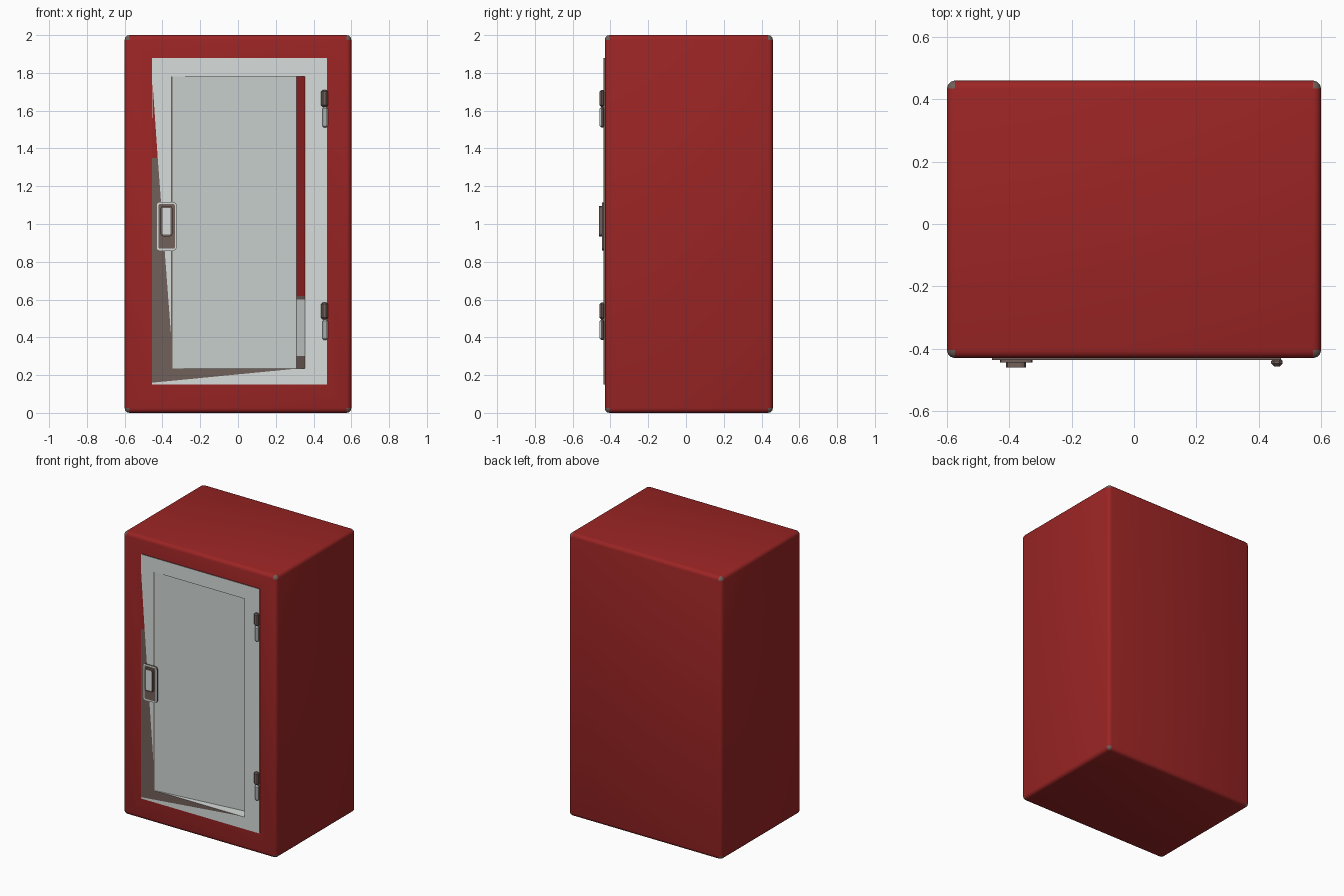
import bpy, bmesh
from mathutils import Vector

if "Cube" in bpy.data.objects:
    bpy.data.objects.remove(bpy.data.objects["Cube"], do_unlink=True)


def material(name, rgb):
    m = bpy.data.materials.new(name)
    m.use_nodes = True
    colour = (*rgb, 1.0)
    m.diffuse_color = colour
    m.node_tree.nodes["Principled BSDF"].inputs["Base Color"].default_value = colour
    return m


RED = material("red paint", (0.33, 0.018, 0.018))
WHITE = material("pale grey door", (0.68, 0.72, 0.70))
GLASS = material("grey pane", (0.60, 0.65, 0.63))
BROWN = material("brown grime", (0.165, 0.115, 0.10))

FRONT = -0.43
DOOR = FRONT - 0.006
# Left, right, bottom and top of the door and of its pane
OUTER = (-0.455, 0.472, 0.15, 1.88)
INNER = (-0.35, 0.355, 0.235, 1.78)


def finish(name, bm, mats, smooth=False):
    mesh = bpy.data.meshes.new(name)
    bm.to_mesh(mesh)
    bm.free()
    for m in mats:
        mesh.materials.append(m)
    ob = bpy.data.objects.new(name, mesh)
    bpy.context.collection.objects.link(ob)
    if smooth:
        bpy.ops.object.select_all(action="DESELECT")
        ob.select_set(True)
        bpy.context.view_layer.objects.active = ob
        bpy.ops.object.shade_smooth_by_angle(angle=0.7)
    return ob


def rounded_box(low, high, radius, segments=2, edges=None):
    low, high = Vector(low), Vector(high)
    bm = bmesh.new()
    bmesh.ops.create_cube(bm, size=1)
    for v in bm.verts:
        v.co = (low + high) / 2 + v.co * (high - low)
    chosen = [e for e in bm.edges if edges is None or edges(e)]
    bmesh.ops.bevel(bm, geom=chosen, offset=radius, segments=segments,
                    profile=0.5, affect="EDGES")
    bm.normal_update()
    return bm


def rectangle(box, y):
    l, r, b, t = box
    return [(l, y, b), (r, y, b), (r, y, t), (l, y, t)]


def add_face(bm, points, mat=0):
    f = bm.faces.new([bm.verts.new(p) for p in points])
    f.material_index = mat
    return f


# Cabinet: rounded box, grimy corners, opening in the front for the pane
bm = rounded_box((-0.6, FRONT, 0), (0.6, 0.46, 2), 0.025, 3)
for f in bm.faces:
    c = f.calc_center_median()
    corner = abs(c.x) > 0.575 and abs(c.y - 0.015) > 0.42 and abs(c.z - 1) > 0.975
    f.material_index = 1 if corner else 0
front = min(bm.faces, key=lambda f: f.normal.y + (0 if f.calc_area() > 1 else 9))
bmesh.ops.inset_region(bm, faces=[front], thickness=0.1)
for v in front.verts:
    v.co.x = INNER[0] if v.co.x < 0 else INNER[1]
    v.co.z = INNER[2] if v.co.z < 1 else INNER[3]
bmesh.ops.delete(bm, geom=[front], context="FACES")
finish("cabinet", bm, [RED, BROWN], True)

# Door frame: mitred ring with thin outer sides
bm = bmesh.new()
outer, inner = rectangle(OUTER, DOOR), rectangle(INNER, DOOR)
back = rectangle(OUTER, FRONT)
for i in range(4):
    j = (i + 1) % 4
    add_face(bm, [outer[i], outer[j], inner[j], inner[i]])
    add_face(bm, [back[i], back[j], outer[j], outer[i]], 1)
finish("door_frame", bm, [WHITE, BROWN])

# Worn paint on the latch side and foot of the door
def patch(name, outline, mat):
    bm = bmesh.new()
    add_face(bm, [(x, DOOR - 0.001, z) for x, z in outline])
    finish(name, bm, [mat])


patch("worn_red_wedge", [(-0.455, 1.35), (-0.425, 1.35), (-0.453, 1.76)], RED)
patch("grime_side", [(-0.455, 0.16), (-0.35, 0.17), (-0.35, 0.35),
                     (-0.425, 1.35), (-0.455, 1.35)], BROWN)
patch("grime_foot", [(-0.35, 0.17), (0.32, 0.235), (-0.35, 0.235)], BROWN)

# Pane: sinks toward the hinge side and ends in a slanted reveal
l, r, b, t = INNER
sunk_x, sunk_y = 0.31, -0.36
bm = bmesh.new()
add_face(bm, [(l, DOOR, b), (sunk_x, sunk_y, b), (sunk_x, sunk_y, t), (l, DOOR, t)])
add_face(bm, [(l, DOOR, b), (r, DOOR, b), (sunk_x, sunk_y, b)], 1)
add_face(bm, [(l, DOOR, t), (sunk_x, sunk_y, t), (r, DOOR, t)], 1)
levels = [b, 0.3, 0.6, 0.62, t]
for low, high, mat in zip(levels, levels[1:], (2, 1, 2, 3)):
    add_face(bm, [(sunk_x, sunk_y, low), (r, DOOR, low),
                  (r, DOOR, high), (sunk_x, sunk_y, high)], mat)
finish("window_pane", bm, [GLASS, WHITE, BROWN, RED])

# Dark seam around the pane
bm = bmesh.new()
for x in (l,):
    add_face(bm, rectangle((x - 0.004, x + 0.002, b, t), DOOR - 0.002))
finish("pane_seam", bm, [BROWN])

# Hinges: a wide upper knuckle and a narrow lower one
for name, z in (("upper", 1.51), ("lower", 0.385)):
    for part, x, z0, z1 in (("leaf", 0.447, 0, 0.11), ("knuckle", 0.44, 0.11, 0.2)):
        bm = rounded_box((x, -0.457, z + z0), (0.476, FRONT, z + z1), 0.009, 1)
        for f in bm.faces:
            pale = f.normal.y < -0.5 and part == "leaf"
            f.material_index = 1 if pale else 0
        finish(f"{name}_hinge_{part}", bm, [BROWN, WHITE])


# Latch: rounded plate with a pale rim and a raised grip
def along_y(e):
    a, b = e.verts
    return abs(a.co.y - b.co.y) > 0.001


def latch_part(name, low, high, rim, centre):
    bm = rounded_box(low, high, 0.014, 2, along_y)
    face = min(bm.faces, key=lambda f: f.calc_center_median().y)
    ring = bmesh.ops.inset_region(bm, faces=[face], thickness=0.01)["faces"]
    for f in ring:
        f.material_index = rim
    face.material_index = centre
    finish(name, bm, [BROWN, WHITE])


latch_part("latch_plate", (-0.43, -0.444, 0.86), (-0.325, FRONT, 1.115), 1, 0)
latch_part("latch_grip", (-0.41, -0.46, 0.935), (-0.347, -0.44, 1.095), 0, 1)
